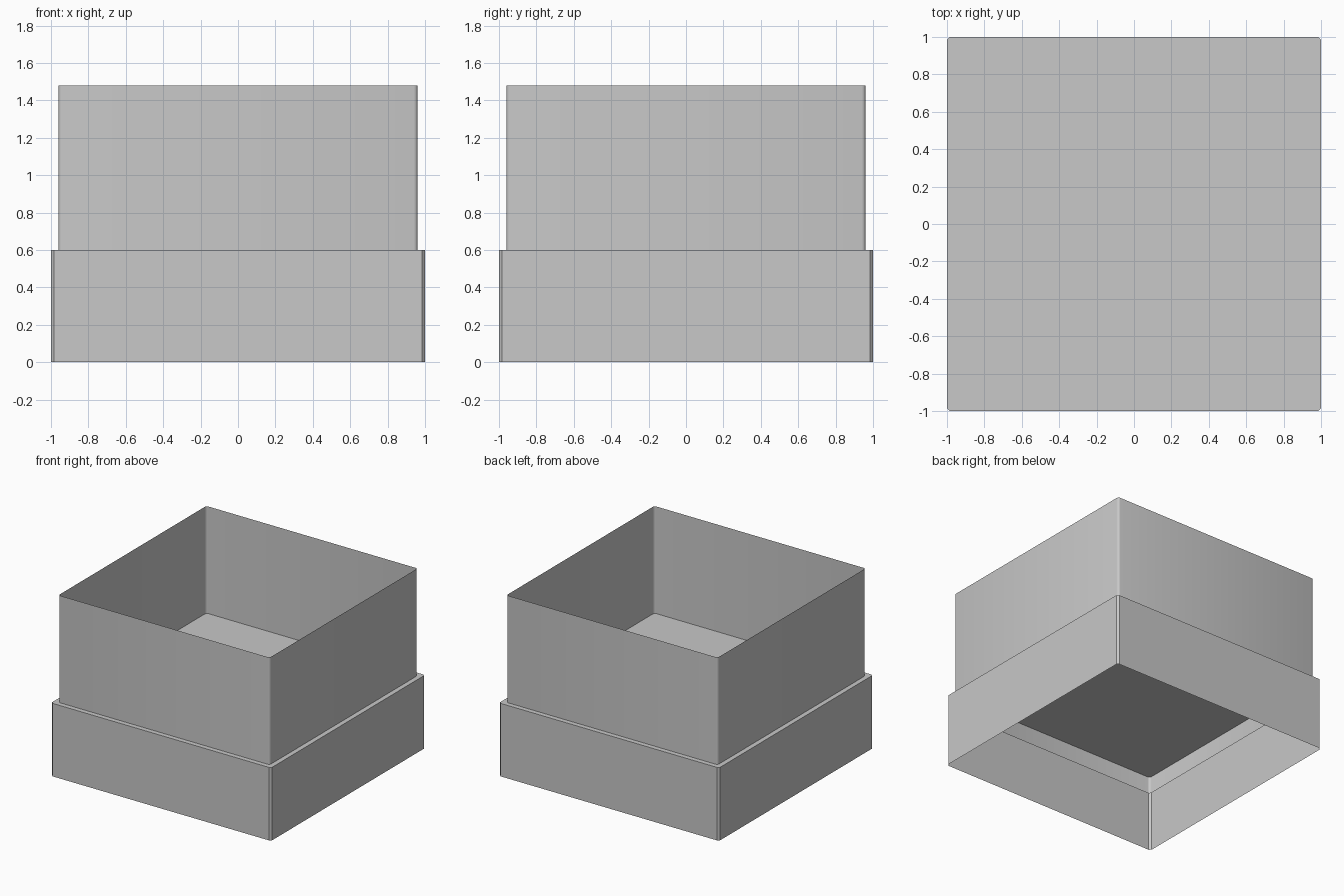
import bpy
import bmesh

cube = bpy.data.objects.get("Cube")
if cube:
    bpy.data.objects.remove(cube, do_unlink=True)

grey = bpy.data.materials.new("plain grey")
grey.use_nodes = True
colour = (0.58, 0.58, 0.58, 1)
grey.diffuse_color = colour
grey.node_tree.nodes["Principled BSDF"].inputs["Base Color"].default_value = colour


def open_box(name, half, bottom, top, has_top, bevel, segments):
    """Thin square shell, open below, with bevelled corners and optional top."""
    bm = bmesh.new()
    bmesh.ops.create_cube(bm, size=2)
    for v in bm.verts:
        v.co.x *= half
        v.co.y *= half
        v.co.z = top if v.co.z > 0 else bottom
    bm.normal_update()
    caps = [f for f in bm.faces
            if f.normal.z < -0.5 or (f.normal.z > 0.5 and not has_top)]
    # Round the upright corners, and the top rim when the shell is closed
    edges = [e for e in bm.edges
             if e.verts[0].co.z != e.verts[1].co.z
             or (has_top and e.verts[0].co.z == top)]
    bmesh.ops.delete(bm, geom=caps, context='FACES_ONLY')
    bmesh.ops.bevel(bm, geom=edges, offset=bevel, segments=segments,
                    profile=0.5, affect='EDGES')
    mesh = bpy.data.meshes.new(name)
    bm.to_mesh(mesh)
    bm.free()
    mesh.materials.append(grey)
    obj = bpy.data.objects.new(name, mesh)
    bpy.context.collection.objects.link(obj)
    return obj


# Chamfered cap, flat shaded and hollow underneath
open_box("lid", 1.0, 0.0, 0.6, True, 0.016, 1)

# Smooth sleeve passing through the cap, open at both ends
sleeve = open_box("sleeve", 0.96, 0.46, 1.48, False, 0.02, 3)
sleeve.data.shade_smooth()
